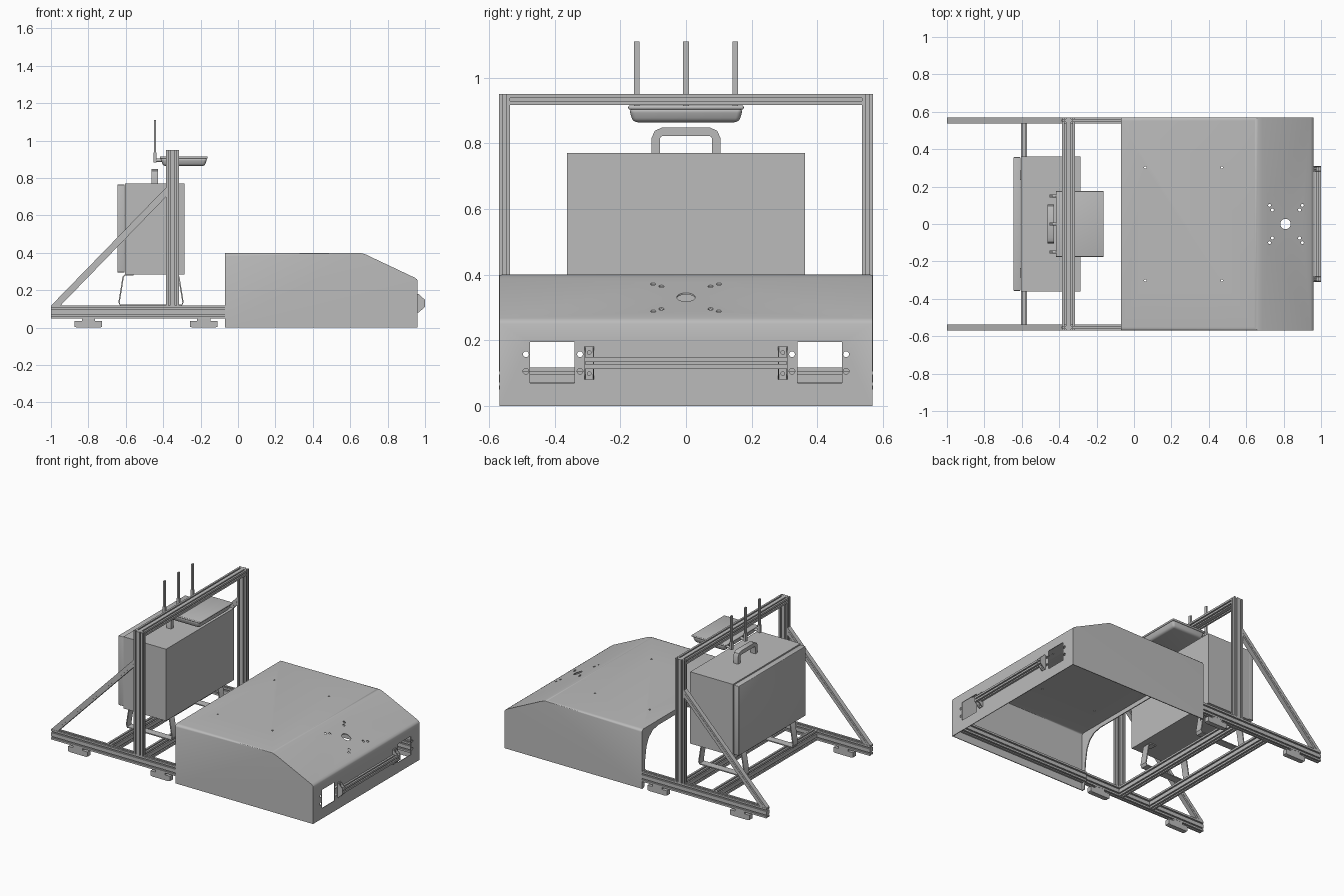
import bpy, bmesh, math
from mathutils import Vector, Matrix

if "Cube" in bpy.data.objects:
    bpy.data.objects.remove(bpy.data.objects["Cube"])

grey = bpy.data.materials.new("plain_grey")
grey.use_nodes = True
grey.diffuse_color = (0.5, 0.5, 0.5, 1)
grey.node_tree.nodes["Principled BSDF"].inputs["Base Color"].default_value = (0.5, 0.5, 0.5, 1)

CELL = 0.034      # width of one extrusion cell
SIDE = 0.553      # centre line of the side rails
BASE_Z = 0.083    # centre height of the base frame


def add(name, bm, smooth=False):
    bmesh.ops.recalc_face_normals(bm, faces=bm.faces)
    me = bpy.data.meshes.new(name)
    bm.to_mesh(me)
    bm.free()
    me.materials.append(grey)
    ob = bpy.data.objects.new(name, me)
    bpy.context.collection.objects.link(ob)
    if smooth:
        round_off(ob)
    return ob


def round_off(ob):
    bpy.ops.object.select_all(action='DESELECT')
    ob.select_set(True)
    bpy.context.view_layer.objects.active = ob
    bpy.ops.object.shade_smooth_by_angle(angle=math.radians(35))


def add_box(bm, lo, hi):
    lo, hi = Vector(lo), Vector(hi)
    m = Matrix.Translation((lo + hi) / 2) @ Matrix.Diagonal((*(hi - lo), 1))
    return bmesh.ops.create_cube(bm, size=1, matrix=m)["verts"]


def add_cyl(bm, p, q, r, seg=16):
    p, q = Vector(p), Vector(q)
    rot = (q - p).to_track_quat('Z', 'Y').to_matrix().to_4x4()
    bmesh.ops.create_cone(bm, cap_ends=True, segments=seg, radius1=r, radius2=r,
                          depth=(q - p).length, matrix=Matrix.Translation((p + q) / 2) @ rot)


def box(name, lo, hi, bevel=0.0):
    bm = bmesh.new()
    add_box(bm, lo, hi)
    if bevel:
        bmesh.ops.bevel(bm, geom=bm.edges[:], offset=bevel, segments=3, affect='EDGES', profile=0.5)
    return add(name, bm, bevel > 0)


def prism(bm, points, offset):
    """Extrude a closed outline of 3D points by an offset."""
    f = bm.faces.new([bm.verts.new(p) for p in points])
    ext = bmesh.ops.extrude_face_region(bm, geom=[f])["geom"]
    bmesh.ops.translate(bm, verts=[v for v in ext if isinstance(v, bmesh.types.BMVert)], vec=offset)


def rail(name, p, q, wide, nu=1, nv=1):
    """Slotted extrusion from p to q; nu cells along the 'wide' axis, nv across it."""
    p, q, u = Vector(p), Vector(q), Vector(wide)
    v = (q - p).normalized().cross(u)
    hu, hv = nu * CELL / 2, nv * CELL / 2
    s, d = CELL * 0.13, CELL * 0.26
    corners = [(-hu, -hv), (hu, -hv), (hu, hv), (-hu, hv)]
    outline = []
    for i, n in enumerate((nu, nv, nu, nv)):
        a, b = Vector(corners[i]), Vector(corners[(i + 1) % 4])
        t = (b - a).normalized()
        inward = Vector((-t.y, t.x))
        outline.append(a)
        for k in range(n):
            c = a + t * CELL * (k + 0.5)
            outline += [c - t * s, c - t * s + inward * d, c + t * s + inward * d, c + t * s]
    bm = bmesh.new()
    prism(bm, [p + u * o.x + v * o.y for o in outline], q - p)
    return add(name, bm)


def strip(name, path, width_axis, width, thick):
    """Flat bar bent along a path."""
    pts = [Vector(p) for p in path]
    w = Vector(width_axis)
    offs = []
    for i, p in enumerate(pts):
        t = (pts[min(i + 1, len(pts) - 1)] - pts[max(i - 1, 0)]).normalized()
        offs.append(t.cross(w) * thick / 2)
    outline = [p + o for p, o in zip(pts, offs)] + [p - o for p, o in zip(pts, offs)][::-1]
    bm = bmesh.new()
    prism(bm, [p - w * width / 2 for p in outline], w * width)
    return add(name, bm, True)


# --- sheet metal cover: open underneath and at the rear
profile = [(-0.07, 0), (0.96, 0), (0.96, 0.25), (0.956, 0.259), (0.945, 0.267),
           (0.685, 0.39), (0.665, 0.397), (0.645, 0.4), (-0.07, 0.4)]
bm = bmesh.new()
prism(bm, [(x, -0.569, z) for x, z in profile], Vector((0, 1.138, 0)))
edges = [e for e in bm.edges if all(v.co.z > 0.399 for v in e.verts)
         and abs(e.verts[0].co.y - e.verts[1].co.y) < 0.01]
bmesh.ops.bevel(bm, geom=edges, offset=0.018, segments=4, affect='EDGES', profile=0.5)
bmesh.ops.recalc_face_normals(bm, faces=bm.faces)
bmesh.ops.delete(bm, geom=[f for f in bm.faces if f.normal.z < -0.9 or f.normal.x < -0.9], context='FACES')
cover = add("cover", bm)
solid = cover.modifiers.new("thickness", 'SOLIDIFY')
solid.thickness, solid.offset = 0.006, -1

# cutter for windows, camera hole and screw holes
bm = bmesh.new()
for s in (-1, 1):
    y0, y1 = sorted((s * 0.34, s * 0.475))
    add_box(bm, (0.9, y0, 0.07), (1.0, y1, 0.195))
    for y in (0.323, 0.488):
        for z in (0.105, 0.157):
            add_cyl(bm, (0.9, s * y, z), (1, s * y, z), 0.009, 12)
    for x, y in ((0.725, 0.1), (0.74, 0.075), (0.885, 0.075), (0.9, 0.1)):
        add_cyl(bm, (x, s * y, 0.2), (x, s * y, 0.5), 0.008, 12)
    for x in (0.06, 0.47):
        add_cyl(bm, (x, s * 0.302, 0.3), (x, s * 0.302, 0.5), 0.006, 12)
add_cyl(bm, (0.81, 0, 0.2), (0.81, 0, 0.5), 0.028, 24)
cutter = add("cover_cutter", bm)
cutter.hide_render = True
cut = cover.modifiers.new("holes", 'BOOLEAN')
cut.object, cut.operation, cut.solver = cutter, 'DIFFERENCE', 'EXACT'
bpy.context.view_layer.update()
mesh = bpy.data.meshes.new_from_object(cover.evaluated_get(bpy.context.evaluated_depsgraph_get()))
cover.modifiers.clear()
cover.data = mesh
bpy.data.objects.remove(cutter)
round_off(cover)

# arched flange around the rear opening
arch = [(0.545, 0), (0.535, 0.18), (0.52, 0.27), (0.495, 0.32), (0.455, 0.352), (0.4, 0.365)]
half = [(0.565, 0)] + arch
outline = ([(-0.565, 0), (-0.565, 0.385), (-0.55, 0.397), (0.55, 0.397), (0.565, 0.385)]
           + half + [(-y, z) for y, z in arch[::-1]])
bm = bmesh.new()
prism(bm, [(-0.069, y, z) for y, z in outline], Vector((0.006, 0, 0)))
add("cover_rear_flange", bm)

# --- slotted frame, mirrored left and right
for s, side in ((-1, "right"), (1, "left")):
    y = s * SIDE
    yc = s * 0.546   # kept inside the cover
    rail(f"base_rail_{side}", (-1, y, BASE_Z), (-0.07, y, BASE_Z), (0, 0, 1), 2)
    rail(f"covered_rail_{side}", (-0.07, yc, BASE_Z), (0.95, yc, BASE_Z), (0, 0, 1), 2)
    rail(f"post_{side}", (-0.35, y, 0.117), (-0.35, y, 0.95), (1, 0, 0), 2)
    # diagonal brace with mitred ends
    bm = bmesh.new()
    brace = [(-1, 0.117), (-0.95, 0.117), (-0.384, 0.7), (-0.384, 0.75)]
    prism(bm, [(x, y - CELL * 0.45, z) for x, z in brace], Vector((0, CELL * 0.9, 0)))
    add(f"brace_{side}", bm)
    strip(f"brace_rib_{side}", [(-0.97, y, 0.123), (-0.386, y, 0.722)], (0, 1, 0), CELL, 0.012)
    # feet
    for x, place in ((-0.8, "rear"), (-0.183, "middle")):
        bm = bmesh.new()
        foot = [(-0.073, 0.004), (-0.06, 0), (0.06, 0), (0.073, 0.004), (0.073, 0.036),
                (0.035, 0.036), (0.035, 0.05), (-0.035, 0.05), (-0.035, 0.036), (-0.073, 0.036)]
        prism(bm, [(x + a, y - 0.016, z) for a, z in foot], Vector((0, 0.032, 0)))
        add(f"foot_{place}_{side}", bm)

INNER = SIDE - CELL / 2
rail("top_beam", (-0.35, -INNER, 0.933), (-0.35, INNER, 0.933), (1, 0, 0), 2)
for x, place in ((-0.588, "rear"), (-0.35, "middle")):
    rail(f"cross_rail_{place}", (x, -INNER, BASE_Z), (x, INNER, BASE_Z), (0, 0, 1), 2)

# --- cabinet with door, handle and bent legs
box("cabinet", (-0.604, -0.362, 0.285), (-0.285, 0.362, 0.77))
box("cabinet_door", (-0.645, -0.357, 0.295), (-0.606, 0.357, 0.765), 0.004)
handle = [(-0.445, y, z) for y, z in ((-0.092, 0.765), (-0.092, 0.815), (-0.086, 0.829), (-0.072, 0.835),
                                      (0.072, 0.835), (0.086, 0.829), (0.092, 0.815), (0.092, 0.765))]
strip("cabinet_handle", handle, (1, 0, 0), 0.036, 0.026)
for s, side in ((-1, "right"), (1, "left")):
    leg = [(-0.56, 0.281), (-0.604, 0.281), (-0.614, 0.27), (-0.636, 0.135), (-0.63, 0.121),
           (-0.3, 0.121), (-0.294, 0.135), (-0.316, 0.27), (-0.326, 0.281), (-0.37, 0.281)]
    strip(f"cabinet_leg_{side}", [(x, s * 0.26, z) for x, z in leg], (0, 1, 0), 0.05, 0.007)

# --- wireless unit hung under the top beam
bm = bmesh.new()
body = add_box(bm, (-0.415, -0.174, 0.864), (-0.163, 0.174, 0.906))
for v in body:
    if v.co.z < 0.88:
        v.co.x = -0.289 + (v.co.x + 0.289) * 0.88
        v.co.y *= 0.93
bmesh.ops.bevel(bm, geom=bm.edges[:], offset=0.014, segments=4, affect='EDGES', profile=0.5)
add("wireless_unit", bm, True)
box("wireless_unit_lid", (-0.418, -0.176, 0.903), (-0.162, 0.176, 0.915), 0.005)
for i, y in enumerate((-0.15, 0, 0.15)):
    bm = bmesh.new()
    add_cyl(bm, (-0.452, y, 0.895), (-0.41, y, 0.895), 0.009)
    add_box(bm, (-0.453, y - 0.009, 0.883), (-0.435, y + 0.009, 0.935))
    add_box(bm, (-0.449, y - 0.009, 0.935), (-0.439, y + 0.009, 1.11))
    add(f"antenna_{i + 1}", bm, True)

# --- sensor bar on the nose
rail("nose_bar", (0.982, -0.31, 0.13), (0.982, 0.31, 0.13), (0, 0, 1))
for s, side in ((-1, "right"), (1, "left")):
    bm = bmesh.new()
    bracket = [(0.961, 0.08), (0.966, 0.08), (1.0, 0.112), (1.0, 0.148), (0.966, 0.18), (0.961, 0.18)]
    for dy in (-0.015, 0.011):
        prism(bm, [(x, s * 0.295 + dy, z) for x, z in bracket], Vector((0, 0.004, 0)))
    add_box(bm, (0.96, s * 0.295 - 0.015, 0.08), (0.966, s * 0.295 + 0.015, 0.18))
    for z in (0.098, 0.162):
        add_cyl(bm, (0.962, s * 0.295, z), (0.972, s * 0.295, z), 0.007, 12)
    add(f"nose_bracket_{side}", bm)
